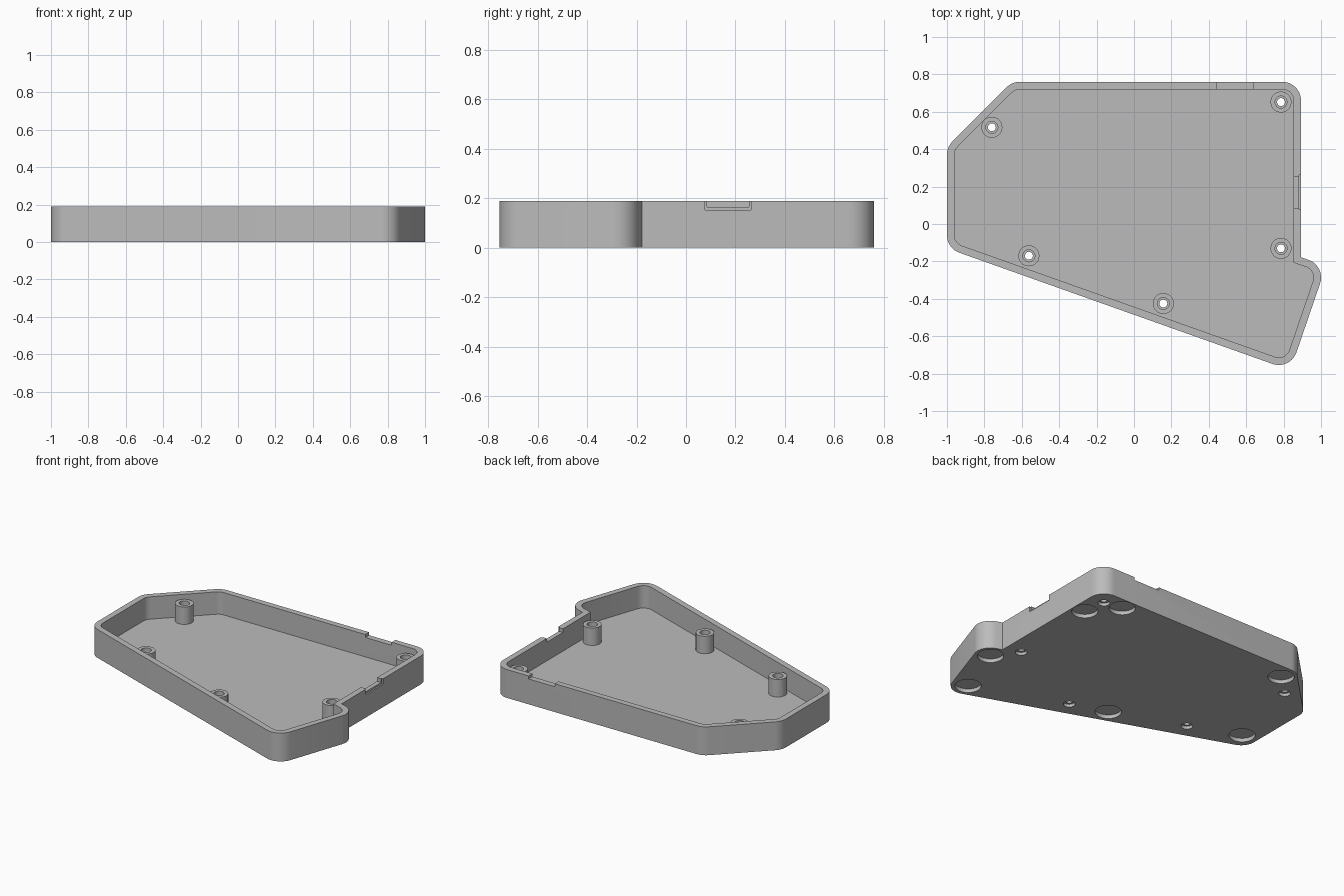
import bpy, bmesh, math
from mathutils import Vector

cube = bpy.data.objects.get("Cube")
if cube:
    bpy.data.objects.remove(cube, do_unlink=True)

GREY = (0.5, 0.5, 0.5, 1)
mat = bpy.data.materials.new("plain grey")
mat.use_nodes = True
mat.diffuse_color = GREY
mat.node_tree.nodes["Principled BSDF"].inputs["Base Color"].default_value = GREY

HEIGHT, FLOOR, WALL, RADIUS = 0.19, 0.04, 0.04, 0.1
# Sharp plan corners, counter-clockwise; the flag marks rounded ones
CORNERS = [((-1, -0.13), 1), ((0.836, -0.782), 1), ((1.027, -0.224), 1),
           ((0.893, -0.178), 0), ((0.893, 0.76), 1), ((-0.652, 0.76), 1),
           ((-1, 0.412), 1)]
SCREWS = [(0.786, 0.652), (0.786, -0.13), (0.157, -0.425), (-0.562, -0.17), (-0.76, 0.517)]
FEET = [(0.81, 0.50), (0.66, 0.675), (0.9, -0.283), (0.77, -0.65),
        (-0.085, -0.345), (-0.89, -0.04), (-0.615, 0.656)]


def outline(inset):
    """Plan outline moved inwards, with concentric corner arcs."""
    pts = [Vector(c) for c, _ in CORNERS]
    result = []
    for i, (_, rounded) in enumerate(CORNERS):
        p = pts[i]
        d0 = (p - pts[i - 1]).normalized()
        d1 = (pts[(i + 1) % len(pts)] - p).normalized()
        n0, n1 = Vector((-d0.y, d0.x)), Vector((-d1.y, d1.x))
        mitre = (n0 + n1) / (1 + n0.dot(n1))
        if not rounded:
            result.append(p + mitre * inset)
            continue
        centre = p + mitre * RADIUS
        start = math.atan2(-n0.y, -n0.x)
        turn = d1.angle(d0)
        steps = 10
        for k in range(steps + 1):
            a = start + turn * k / steps
            result.append(centre + Vector((math.cos(a), math.sin(a))) * (RADIUS - inset))
    return result


def finish(name, bm):
    bmesh.ops.recalc_face_normals(bm, faces=bm.faces)
    mesh = bpy.data.meshes.new(name)
    bm.to_mesh(mesh)
    bm.free()
    mesh.materials.append(mat)
    obj = bpy.data.objects.new(name, mesh)
    bpy.context.collection.objects.link(obj)
    return obj


def prism(name, pts, z0, z1):
    bm = bmesh.new()
    face = bm.faces.new([bm.verts.new((p[0], p[1], z0)) for p in pts])
    up = bmesh.ops.extrude_face_region(bm, geom=[face])["geom"]
    bmesh.ops.translate(bm, vec=(0, 0, z1 - z0),
                        verts=[v for v in up if isinstance(v, bmesh.types.BMVert)])
    return finish(name, bm)


def box(name, x0, x1, y0, y1, z0, z1):
    return prism(name, [(x0, y0), (x1, y0), (x1, y1), (x0, y1)], z0, z1)


def lathe(name, centre, profile, steps=40):
    """Revolve a closed (radius, z) profile about a vertical axis."""
    bm = bmesh.new()
    verts = [bm.verts.new((r, 0, z)) for r, z in profile]
    edges = [bm.edges.new((verts[i - 1], verts[i])) for i in range(len(verts))]
    bmesh.ops.spin(bm, geom=verts + edges, cent=(0, 0, 0), axis=(0, 0, 1),
                   angle=math.tau, steps=steps, use_merge=True)
    bmesh.ops.remove_doubles(bm, verts=bm.verts, dist=1e-5)
    bmesh.ops.translate(bm, vec=(*centre, 0), verts=bm.verts)
    return finish(name, bm)


def disc(centre, radius, count=40):
    return [(centre[0] + radius * math.cos(math.tau * k / count),
             centre[1] + radius * math.sin(math.tau * k / count)) for k in range(count)]


def cut(target, cutter):
    cutter.hide_render = True
    mod = target.modifiers.new("cut", "BOOLEAN")
    mod.operation, mod.solver, mod.object = "DIFFERENCE", "EXACT", cutter
    bpy.context.view_layer.objects.active = target
    bpy.ops.object.modifier_apply(modifier=mod.name)
    bpy.data.objects.remove(cutter, do_unlink=True)


def smooth(obj):
    bpy.ops.object.select_all(action="DESELECT")
    obj.select_set(True)
    bpy.context.view_layer.objects.active = obj
    bpy.ops.object.shade_smooth_by_angle(angle=math.radians(30))


# Open tray: solid plan shape with the cavity cut out
tray = prism("case_tray", outline(0), 0, HEIGHT)
cut(tray, prism("cavity", outline(WALL), FLOOR, 0.3))

# Round foot pockets under the floor
for foot in FEET:
    cut(tray, prism("foot_pocket", disc(foot, 0.08), -0.1, 0.025))

# Screw holes, flared at the underside
for screw in SCREWS:
    cut(tray, prism("screw_hole", disc(screw, 0.021), -0.1, 0.1))
    cut(tray, prism("screw_head", disc(screw, 0.036), -0.1, 0.02))

# Port notch in the side wall with a shallow outer recess, and one in the back wall
cut(tray, box("side_notch", 0.8, 1, 0.085, 0.255, 0.165, 0.3))
cut(tray, box("side_recess", 0.883, 1, 0.077, 0.263, 0.153, 0.3))
cut(tray, box("back_notch", 0.44, 0.635, 0.7, 0.9, 0.17, 0.3))
smooth(tray)

# Hollow screw posts with a stepped bore
POST = [(0.056, 0.035), (0.056, 0.157), (0.032, 0.157), (0.032, 0.08),
        (0.021, 0.08), (0.021, 0.035)]
for n, screw in enumerate(SCREWS):
    smooth(lathe(f"screw_post_{n + 1}", screw, POST))
